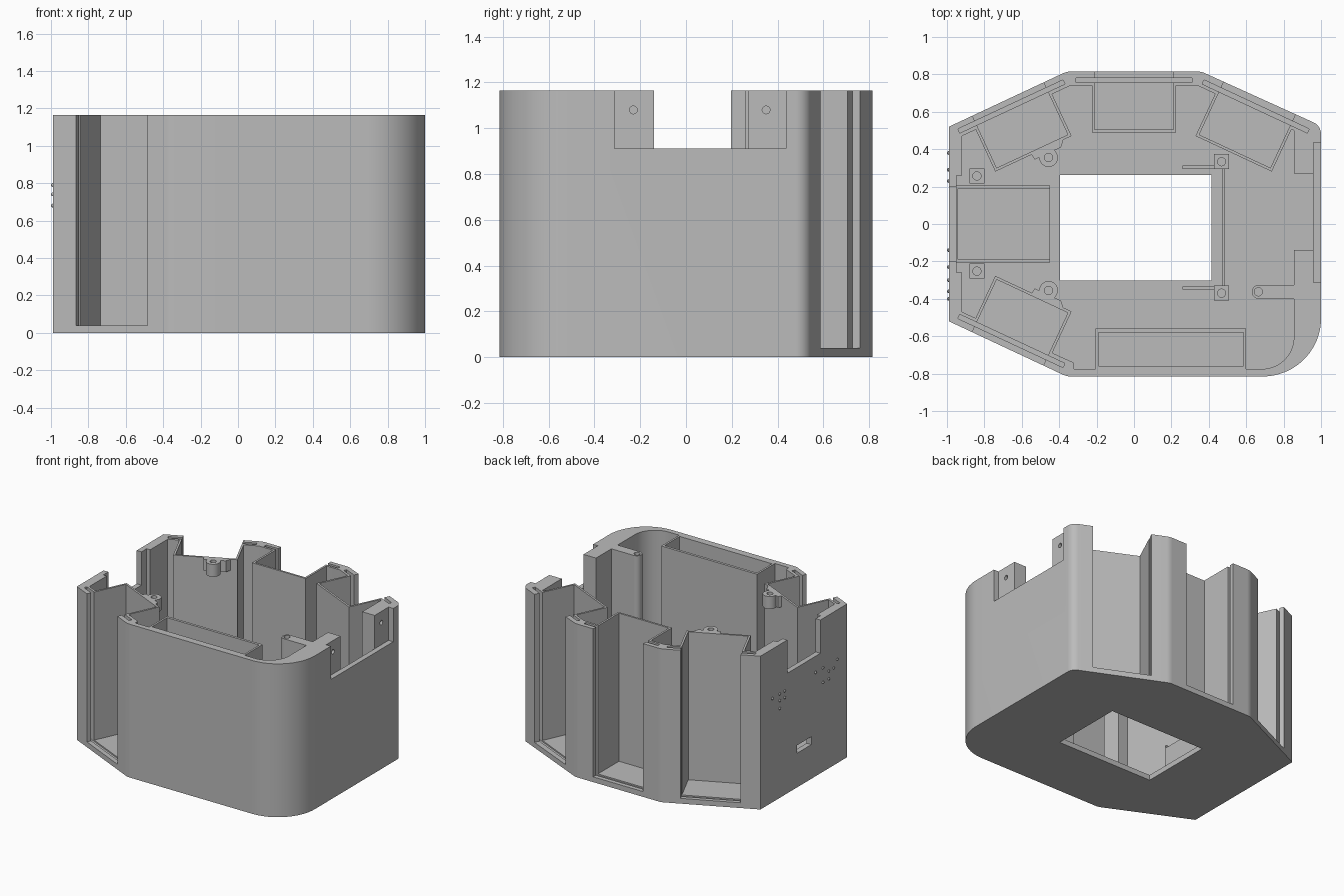
import bpy, bmesh
from math import radians, pi, sin, tan
from mathutils import Vector, Matrix

if "Cube" in bpy.data.objects:
    bpy.data.objects.remove(bpy.data.objects["Cube"])

H = 1.165          # overall height
FLOOR = 0.04       # floor thickness
OVER = 1.3         # raised additions are trimmed to H afterwards

grey = bpy.data.materials.new("plain_grey")
grey.use_nodes = True
grey.diffuse_color = (0.5, 0.5, 0.5, 1)
grey.node_tree.nodes["Principled BSDF"].inputs["Base Color"].default_value = (0.5, 0.5, 0.5, 1)


def finish(bm, name):
    bmesh.ops.recalc_face_normals(bm, faces=bm.faces)
    mesh = bpy.data.meshes.new(name)
    bm.to_mesh(mesh)
    bm.free()
    mesh.materials.append(grey)
    ob = bpy.data.objects.new(name, mesh)
    bpy.context.collection.objects.link(ob)
    return ob


def rounded(corners, steps=14):
    """Outline from (x, y[, radius]) corners."""
    pts = []
    for i, c in enumerate(corners):
        p = Vector(c[:2])
        if len(c) == 2:
            pts.append(p)
            continue
        r = c[2]
        u = (Vector(corners[i - 1][:2]) - p).normalized()
        v = (Vector(corners[(i + 1) % len(corners)][:2]) - p).normalized()
        half = u.angle(v) / 2
        centre = p + (u + v).normalized() * r / sin(half)
        a, b = p + u * r / tan(half) - centre, p + v * r / tan(half) - centre
        pts += [centre + a.lerp(b, k / steps).normalized() * r for k in range(steps + 1)]
    return pts


def prism(corners, z0, z1, name="helper"):
    bm = bmesh.new()
    face = bm.faces.new([bm.verts.new((p.x, p.y, z0)) for p in rounded(corners)])
    top = bmesh.ops.extrude_face_region(bm, geom=[face], use_keep_orig=True)["geom"]
    bmesh.ops.translate(bm, vec=(0, 0, z1 - z0),
                        verts=[g for g in top if isinstance(g, bmesh.types.BMVert)])
    return finish(bm, name)


def box(x0, x1, y0, y1, z0, z1):
    return prism([(x0, y0), (x1, y0), (x1, y1), (x0, y1)], z0, z1)


def rod(r, length, matrix):
    bm = bmesh.new()
    bmesh.ops.create_cone(bm, cap_ends=True, segments=24, radius1=r, radius2=r,
                          depth=length, matrix=matrix)
    return finish(bm, "helper")


def upright(x, y, r, z0, z1):
    return rod(r, z1 - z0, Matrix.Translation((x, y, (z0 + z1) / 2)))


def apply(target, tool, operation):
    tool.hide_render = True
    mod = target.modifiers.new("cut", "BOOLEAN")
    mod.operation, mod.object, mod.solver = operation, tool, "EXACT"
    bpy.context.view_layer.objects.active = target
    bpy.ops.object.modifier_apply(modifier=mod.name)
    bpy.data.objects.remove(tool)


# Outer shell and inner cavity
shell = prism([(-0.99, -0.52), (-0.36, -0.815, 0.1), (1, -0.815, 0.31), (1, 0.525, 0.07),
               (0.36, 0.815, 0.1), (-0.36, 0.815, 0.1), (-0.99, 0.52)], 0, H, "housing")


def add(tool):
    apply(shell, tool, "UNION")


def cut(tool):
    apply(shell, tool, "DIFFERENCE")


cut(prism([(-0.92, -0.47), (-0.325, -0.74), (-0.32, -0.775), (0.855, -0.775, 0.17),
           (0.855, -0.14), (0.96, -0.14), (0.96, 0.27), (0.855, 0.27), (0.855, 0.5),
           (0.34, 0.74), (-0.34, 0.74), (-0.92, 0.47), (-0.92, 0.26), (-0.95, 0.26),
           (-0.95, -0.26), (-0.92, -0.26)], FLOOR, 2))

# Open window bays: centre of the outer edge and its outward direction
bays = [((0, 0.815), 90), ((0.67, 0.67), 65), ((-0.675, 0.67), 115), ((-0.675, -0.667), 245)]


def bay_box(bay, half_width, d0, d1, z0, z1):
    (x, y), angle = bay
    out = Matrix.Rotation(radians(angle), 2) @ Vector((1, 0))
    side = Vector((-out.y, out.x))
    corners = [Vector((x, y)) - out * d + side * w
               for d, w in ((d0, -half_width), (d0, half_width),
                            (d1, half_width), (d1, -half_width))]
    return prism([tuple(c) for c in corners], z0, z1)


for bay in bays:
    add(bay_box(bay, 0.225, 0.03, 0.325, 0.02, OVER))

# Long storage box on the front wall
add(box(-0.205, 0.6, -0.79, -0.56, 0.02, OVER))

# Screw arm on the left wall
add(prism([(0.9, -0.4), (0.9, -0.325), (0.63, -0.325, 0.037), (0.63, -0.4, 0.037)], 0.02, OVER))

# Hanging screw bosses on the right-hand bays
for s in (1, -1):
    add(prism([(-0.56, 0.39 * s), (-0.37, 0.475 * s), (-0.39, 0.41 * s), (-0.53, 0.345 * s)],
              1.08, OVER))
    add(upright(-0.457, 0.355 * s, 0.05, 1.07, OVER))

# Board tray, corner posts and thin guide walls
add(box(-0.97, -0.45, -0.205, 0.205, 0.02, 0.25))
posts = [(-0.84, 0.257), (-0.84, -0.252), (0.468, 0.333), (0.468, -0.37)]
for x, y in posts:
    add(box(x - 0.04, x + 0.04, y - 0.04, y + 0.04, 0.02, 0.27))
add(box(0.472, 0.486, -0.35, 0.31, 0.02, 0.2))
for y in (0.303, -0.342):
    add(box(0.26, 0.45, y - 0.009, y + 0.009, 0.02, 0.21))
cut(box(-0.94, -0.4, -0.19, 0.19, 0.23, 0.5))

# Bay openings with panel grooves
for bay in bays:
    cut(bay_box(bay, 0.21, -0.1, 0.31, FLOOR, 2))
    cut(bay_box(bay, 0.31, 0.034, 0.058, 0.03, 2))
cut(box(-0.19, 0.585, -0.76, -0.58, FLOOR, 2))

# Floor opening, side notches and connector slot
cut(box(-0.395, 0.415, -0.303, 0.262, -0.1, 0.1))
cut(box(0.96, 1.1, -0.313, 0.437, 0.912, 2))
cut(box(-1.1, -0.9, -0.2, 0.197, 0.912, 2))
cut(box(-1.1, -0.93, -0.09, 0.08, 0.26, 0.32))

# Screw holes
for x, y in posts:
    cut(upright(x, y, 0.022, 0.15, 0.4))
for x, y in ((-0.457, 0.355), (-0.457, -0.355), (0.665, -0.3625)):
    cut(upright(x, y, 0.022, 1.0, 2))
for y in (-0.23, 0.35):
    cut(rod(0.017, 0.2, Matrix.Translation((0.98, y, 1.08)) @ Matrix.Rotation(pi / 2, 4, "Y")))

# Trim everything level with the rim
cut(box(-2, 2, -2, 2, H, 3))

# Raised dots on the right wall
bm = bmesh.new()
dots = [(0.38, 0.79), (0.29, 0.79), (0.23, 0.79), (0.29, 0.74), (0.23, 0.74), (0.29, 0.68),
        (-0.14, 0.79), (-0.23, 0.79), (-0.23, 0.68), (-0.3, 0.74), (-0.3, 0.68),
        (-0.36, 0.74), (-0.4, 0.79)]
for y, z in dots:
    bmesh.ops.create_uvsphere(bm, u_segments=10, v_segments=6, radius=0.01,
                              matrix=Matrix.Translation((-0.99, y, z)))
raised_dots = finish(bm, "raised_dots")

# Smooth the rounded corners, keep edges sharp
for part in (shell, raised_dots):
    part.data.shade_smooth()
    part.data.set_sharp_from_angle(angle=radians(25))
